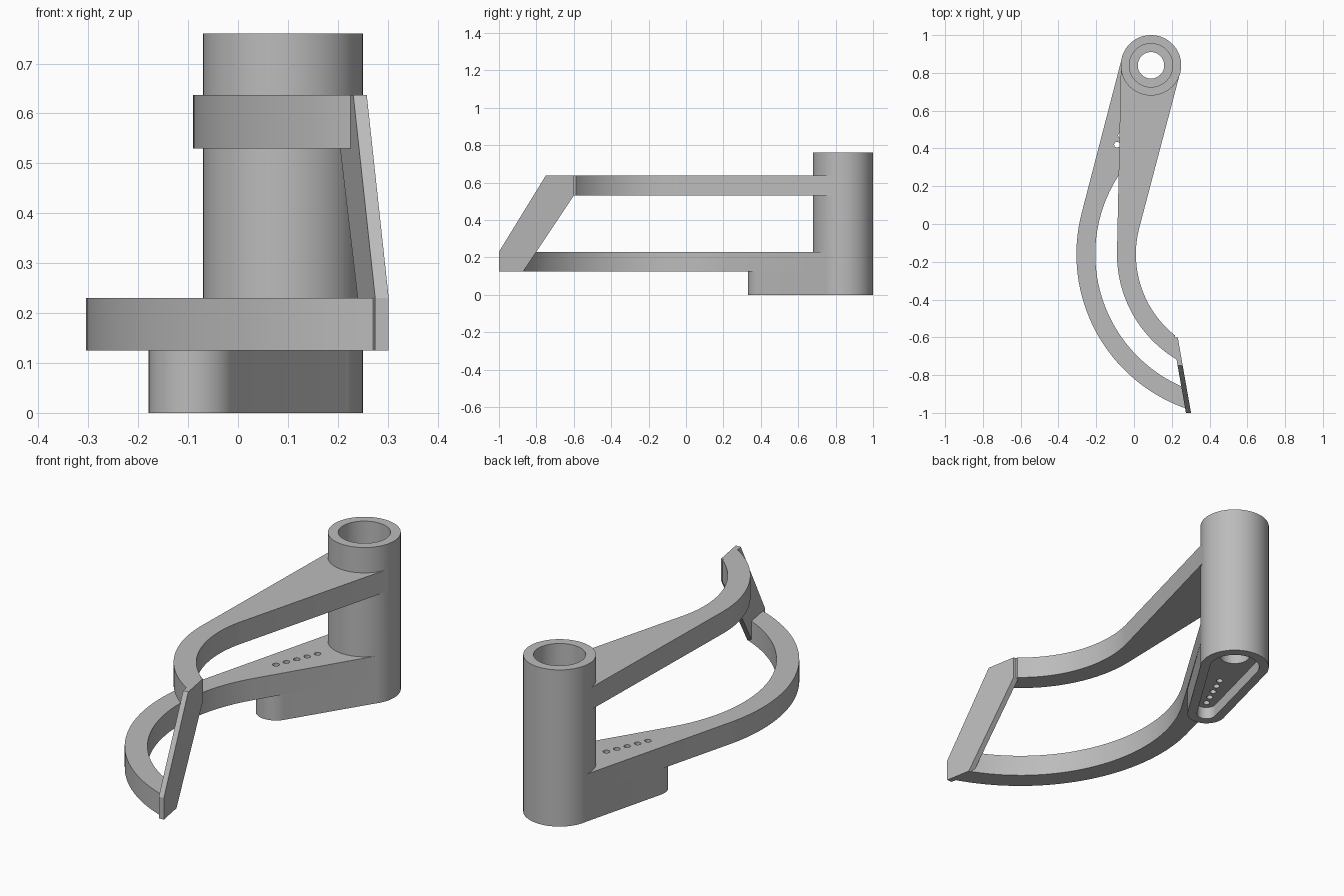
import bpy, bmesh, math
from mathutils import Vector as V

if "Cube" in bpy.data.objects:
    bpy.data.objects.remove(bpy.data.objects["Cube"])

TUBE, SMALL, BEND = V((0.09, 0.84)), V((-0.09, 0.42)), V((0.56, -0.16))
SLOPE = 0.176  # lean of the end strap in plan

grey = bpy.data.materials.new("grey")
grey.diffuse_color = (0.5, 0.5, 0.5, 1)
grey.use_nodes = True
grey.node_tree.nodes["Principled BSDF"].inputs["Base Color"].default_value = grey.diffuse_color


def prism(name, pts, lift):
    """Closed solid from a point loop, swept along lift."""
    bm = bmesh.new()
    face = bm.faces.new([bm.verts.new(p) for p in pts])
    top = bmesh.ops.extrude_face_region(bm, geom=[face])["geom"]
    bmesh.ops.translate(bm, vec=lift,
                        verts=[g for g in top if isinstance(g, bmesh.types.BMVert)])
    bmesh.ops.recalc_face_normals(bm, faces=bm.faces)
    me = bpy.data.meshes.new(name)
    bm.to_mesh(me)
    bm.free()
    me.materials.append(grey)
    ob = bpy.data.objects.new(name, me)
    bpy.context.collection.objects.link(ob)
    return ob


def slab(name, pts, z0, z1):
    return prism(name, [(p[0], p[1], z0) for p in pts], (0, 0, z1 - z0))


def arc(c, r, a, b, n):
    return [c + r * V((math.cos(a + (b - a) * i / n), math.sin(a + (b - a) * i / n)))
            for i in range(n + 1)]


def disc(name, c, r, z0, z1, n=64):
    return slab(name, arc(c, r, 0, 2 * math.pi, n)[:-1], z0, z1)


def tangent(c1, r1, c2, r2, side):
    """Angle of the normal of a line touching both circles (negative r2 crosses over)."""
    d = c2 - c1
    return math.atan2(d.y, d.x) + side * math.acos((r1 - r2) / d.length)


def polar(c, r, a):
    return c + r * V((math.cos(a), math.sin(a)))


def end_angle(r):
    """Angle on the bend where an arc reaches the middle of the strap."""
    a = math.pi
    while True:
        p = polar(BEND, r, a)
        if p.x >= 0.302 - SLOPE * (p.y + 1) - 0.014:
            return a
        a += 0.001


def arm(name, r_in, r_out, z0, z1):
    left = tangent(TUBE, 0.159, BEND, r_out, -1) % (2 * math.pi)
    right = tangent(TUBE, 0.159, BEND, -r_in, 1)
    outer = arc(BEND, r_out, left, end_angle(r_out), 32)
    inner = arc(BEND, r_in, right + math.pi, end_angle(r_in), 32)
    pts = [TUBE, polar(TUBE, 0.159, left)] + outer + inner[::-1] + [polar(TUBE, 0.159, right)]
    return slab(name, pts, z0, z1)


def capsule(name, r_small, r_big, z0, z1):
    """Tapered slot shape around the small end and the tube."""
    a = tangent(SMALL, r_small, TUBE, r_big, 1)
    b = tangent(SMALL, r_small, TUBE, r_big, -1)
    return slab(name, arc(SMALL, r_small, a, b + 2 * math.pi, 24)
                + arc(TUBE, r_big, b, a, 36), z0, z1)


# Solid parts
bracket = disc("bracket", TUBE, 0.16, 0, 0.76, 96)
solids = [
    arm("lower_arm", 0.765, 0.865, 0.125, 0.23),
    arm("upper_arm", 0.55, 0.65, 0.53, 0.637),
    capsule("foot_block", 0.089, 0.159, 0, 0.18),
]
# Slanted strap joining the two arm ends
side_profile = [(-0.75, 0.637), (-1, 0.23), (-1, 0.125), (-0.87, 0.125), (-0.6, 0.53), (-0.6, 0.637)]
solids.append(prism("end_strap", [(0.302 - SLOPE * (y + 1), y, z) for y, z in side_profile],
                    (-0.027, 0, 0)))

# Bore, through hole, underside pocket and the row of small holes
cutters = [
    disc("bore", TUBE, 0.115, 0.125, 0.9),
    disc("through_hole", TUBE, 0.07, -0.1, 0.5),
    capsule("pocket", 0.045, 0.115, -0.1, 0.06),
]
for i in range(5):
    cutters.append(disc("pin_hole", SMALL.lerp(TUBE, 0.1175 * i), 0.015, 0.03, 0.3, 20))

bpy.context.view_layer.objects.active = bracket
for parts, op in ((solids, 'UNION'), (cutters, 'DIFFERENCE')):
    for part in parts:
        mod = bracket.modifiers.new(part.name, 'BOOLEAN')
        mod.operation, mod.solver, mod.object = op, 'EXACT', part
        bpy.ops.object.modifier_apply(modifier=mod.name)
        bpy.data.objects.remove(part)

# Smooth curves, sharp edges
bpy.ops.object.select_all(action='DESELECT')
bracket.select_set(True)
bpy.ops.object.shade_smooth_by_angle(angle=math.radians(30))
